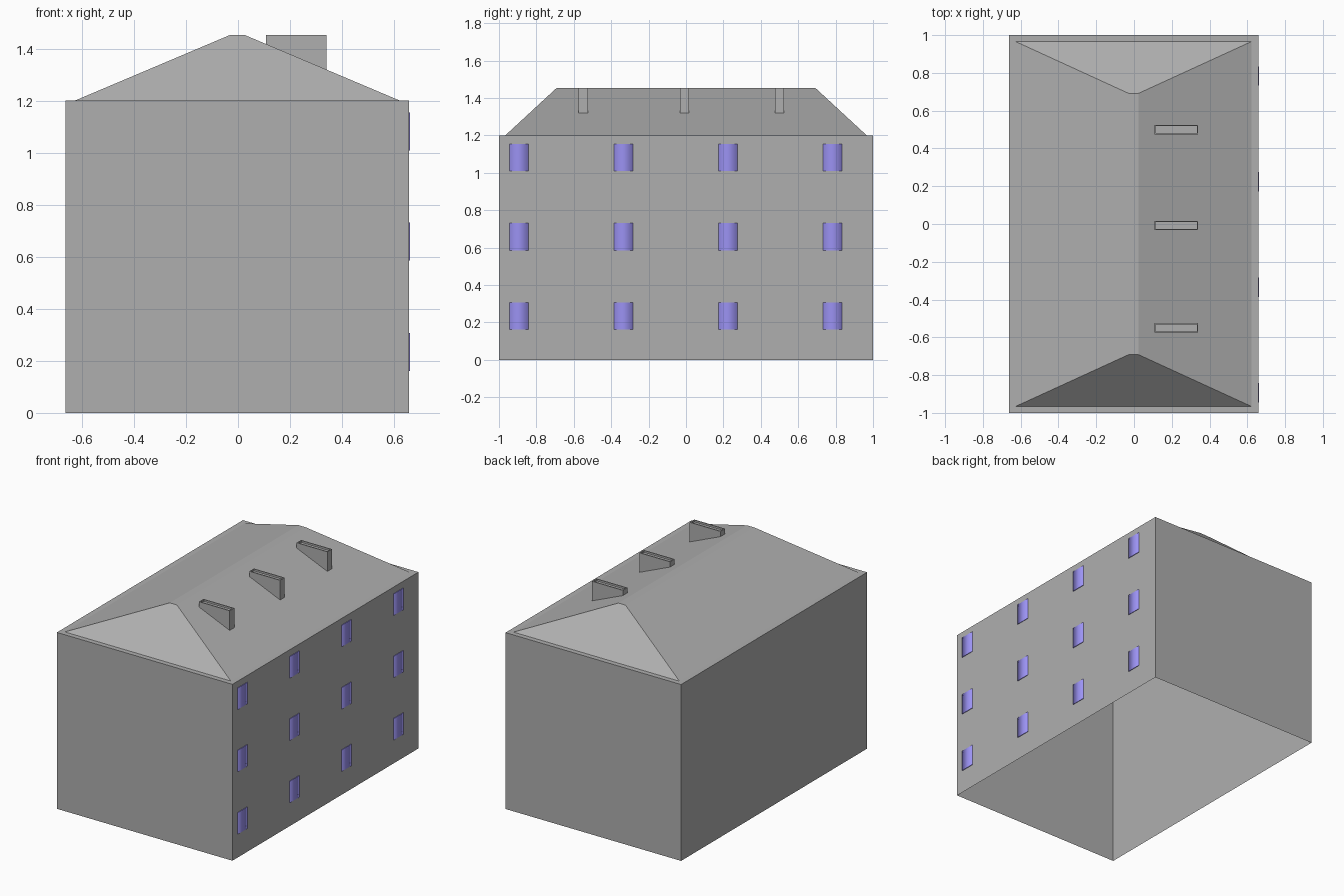
import bpy, bmesh

if "Cube" in bpy.data.objects:
    bpy.data.objects.remove(bpy.data.objects["Cube"])

CX = -0.0025           # body centre in x (windows protrude on the +x side)
HX, HY, EAVE, RIDGE = 0.6605, 1.0, 1.2, 1.453


def material(name, color):
    mat = bpy.data.materials.new(name)
    mat.diffuse_color = color
    mat.use_nodes = True
    mat.node_tree.nodes["Principled BSDF"].inputs["Base Color"].default_value = mat.diffuse_color
    return mat


stone = material("grey_stone", (0.43, 0.43, 0.43, 1))
glass = material("window_glass", (0.33, 0.29, 0.9, 1))


def finish(bm, name, mat):
    bmesh.ops.recalc_face_normals(bm, faces=bm.faces)
    mesh = bpy.data.meshes.new(name)
    bm.to_mesh(mesh)
    bm.free()
    mesh.materials.append(mat)
    obj = bpy.data.objects.new(name, mesh)
    bpy.context.collection.objects.link(obj)


def bridge(bm, a, b):
    for i in range(4):
        j = (i + 1) % 4
        bm.faces.new((a[i], a[j], b[j], b[i]))


def ring(bm, hx, hy, z):
    return [bm.verts.new((CX + sx * hx, sy * hy, z))
            for sx, sy in ((-1, -1), (1, -1), (1, 1), (-1, 1))]


# walls with a narrow flat rim and hipped roof, open underneath
bm = bmesh.new()
rings = [ring(bm, HX, HY, 0), ring(bm, HX, HY, EAVE),
         ring(bm, 0.625, 0.966, EAVE), ring(bm, 0.027, 0.692, RIDGE)]
for a, b in zip(rings, rings[1:]):
    bridge(bm, a, b)
bm.faces.new(rings[-1])
finish(bm, "building_shell", stone)


# chimneys: slabs whose base follows the roof slope, with a recessed top
def roof_z(x):
    return RIDGE - (x - CX - 0.027) * (RIDGE - EAVE) / 0.598


def chimney(index, y):
    x0, x1, h = 0.108, 0.34, 0.025
    bm = bmesh.new()
    corners = ((x0, y - h), (x1, y - h), (x1, y + h), (x0, y + h))
    low = [bm.verts.new((x, v, roof_z(x))) for x, v in corners]
    top = [bm.verts.new((x, v, RIDGE)) for x, v in corners]
    bridge(bm, low, top)
    cap = bm.faces.new(top)
    bmesh.ops.recalc_face_normals(bm, faces=bm.faces)
    bmesh.ops.inset_individual(bm, faces=[cap], thickness=0.01)
    hole = bmesh.ops.extrude_discrete_faces(bm, faces=[cap])["faces"][0]
    for v in hole.verts:
        v.co.z -= 0.012
    finish(bm, f"chimney_{index}", stone)


for i, y in enumerate((-0.55, -0.008, 0.5)):
    chimney(i + 1, y)

# windows: thin panes in a 4 x 3 grid, shaded smoothly around their sides
for row in range(3):
    for col in range(4):
        y, z = -0.894 + col * 0.559, 0.234 + row * 0.424
        bm = bmesh.new()
        bmesh.ops.create_cube(bm, size=1)
        for f in bm.faces:
            f.smooth = abs(f.normal.z) < 0.5
        bm.verts.ensure_lookup_table()
        for v in bm.verts:
            v.co = (0.654 + v.co.x * 0.016, y + v.co.y * 0.102, z + v.co.z * 0.146)
        # keep the top and bottom edges crisp
        flat = [e for e in bm.edges if any(not f.smooth for f in e.link_faces)]
        bmesh.ops.split_edges(bm, edges=flat)
        finish(bm, f"window_{row + 1}_{col + 1}", glass)
